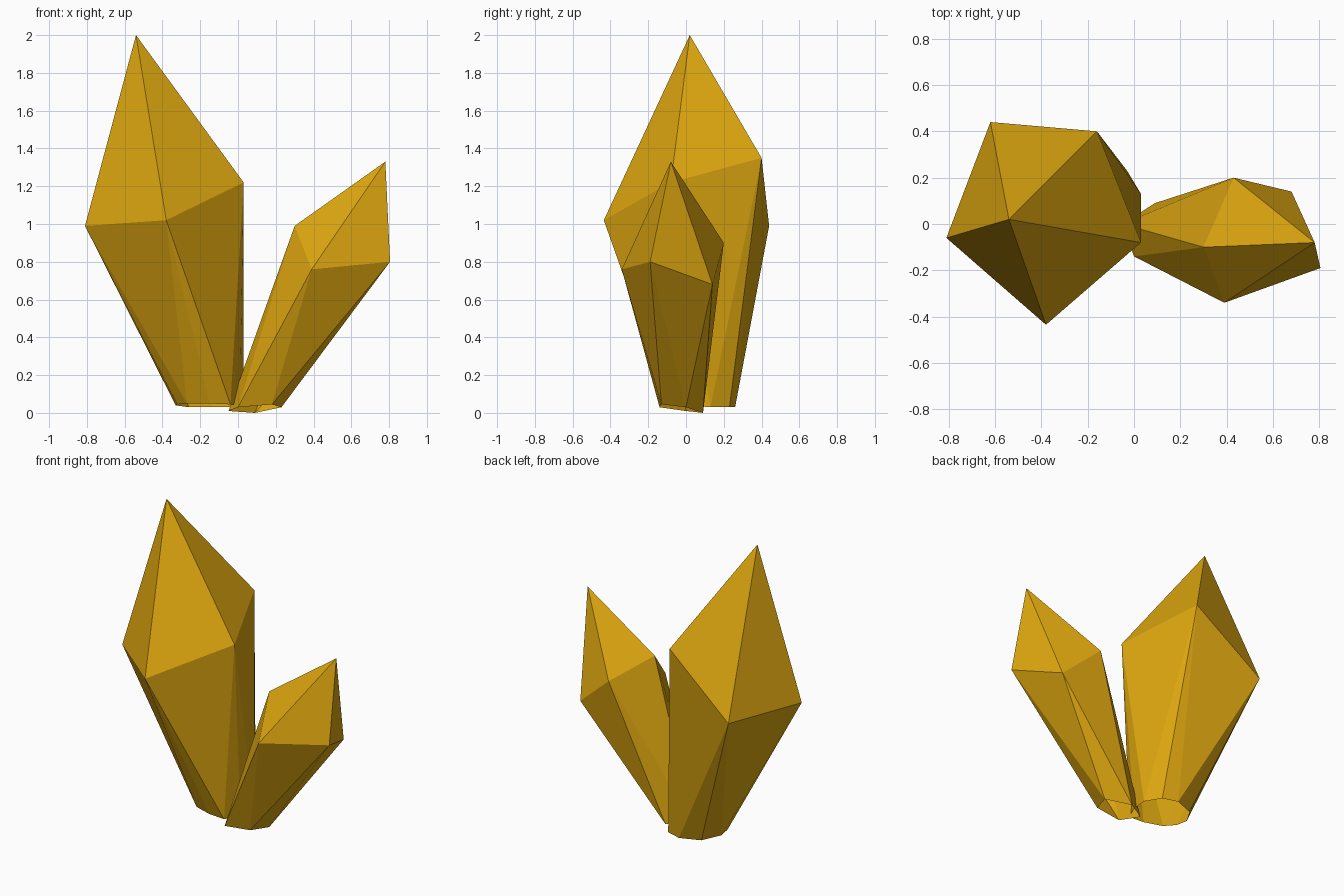
import bpy

if "Cube" in bpy.data.objects:
    bpy.data.objects.remove(bpy.data.objects["Cube"])

# Single amber colour
amber = bpy.data.materials.new("amber_crystal")
amber.diffuse_color = (0.72, 0.38, 0.005, 1)
amber.use_nodes = True
amber.node_tree.nodes["Principled BSDF"].inputs["Base Color"].default_value = amber.diffuse_color


def crystal(name, tip, ring, base):
    """Five-sided point over a wide girdle, tapering to a small open foot.
    Both loops run counter-clockwise; girdle corner i sits above the
    foot points from i*k to (i+1)*k."""
    n, m = len(ring), len(base)
    k = m // n
    verts = [tip] + ring + base
    faces = []
    for i in range(n):
        a, b = 1 + i, 1 + (i + 1) % n
        faces.append((0, a, b))                       # point facet
        for j in range(i * k, (i + 1) * k):           # upright facets
            faces.append((a, 1 + n + j, 1 + n + (j + 1) % m))
        faces.append((a, 1 + n + (i + 1) * k % m, b))  # inverted facet
    mesh = bpy.data.meshes.new(name)
    mesh.from_pydata(verts, [], faces)
    mesh.materials.append(amber)
    mesh.update()
    obj = bpy.data.objects.new(name, mesh)
    bpy.context.collection.objects.link(obj)
    return obj


# Tall crystal leaning left
crystal(
    "large_crystal", (-0.54, 0.02, 2.0),
    [(0.03, -0.08, 1.22), (-0.16, 0.40, 1.35), (-0.62, 0.44, 0.99),
     (-0.81, -0.06, 0.99), (-0.38, -0.435, 1.02)],
    [(-0.04, -0.09, 0.045), (0.01, 0.01, 0.04), (0.03, 0.13, 0.03),
     (-0.03, 0.23, 0.03), (-0.13, 0.26, 0.03), (-0.26, 0.21, 0.03),
     (-0.33, 0.10, 0.04), (-0.32, 0.02, 0.045), (-0.27, -0.05, 0.05),
     (-0.15, -0.09, 0.05)])

# Short crystal leaning right
crystal(
    "small_crystal", (0.78, -0.08, 1.33),
    [(0.39, -0.34, 0.76), (0.805, -0.19, 0.80), (0.68, 0.14, 0.68),
     (0.43, 0.20, 0.90), (0.30, -0.10, 0.99)],
    [(0.0, -0.14, 0.03), (0.18, -0.13, 0.045), (0.23, 0.0, 0.03),
     (0.09, 0.09, 0.0), (-0.05, 0.0, 0.01)])
